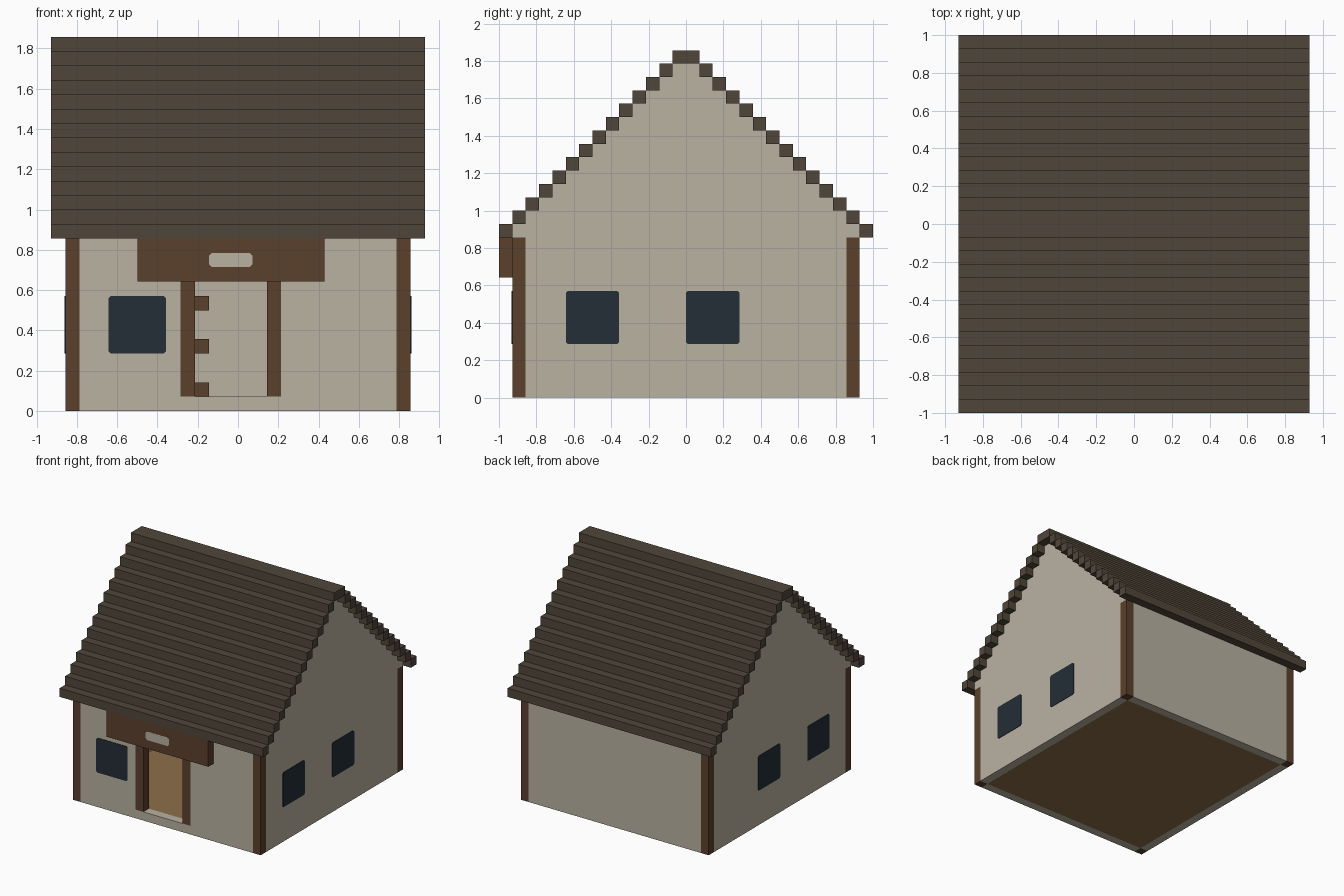
import bpy
import bmesh
from mathutils import Vector

U = 1 / 14      # edge of one building block
PLATE = 0.06    # thickness of painted plates, in blocks

if "Cube" in bpy.data.objects:
    bpy.data.objects.remove(bpy.data.objects["Cube"], do_unlink=True)


def material(name, hex_code):
    rgb = [int(hex_code[i:i + 2], 16) / 255 for i in (0, 2, 4)]
    lin = [c / 12.92 if c < 0.04045 else ((c + 0.055) / 1.055) ** 2.4 for c in rgb]
    mat = bpy.data.materials.new(name)
    mat.use_nodes = True
    mat.diffuse_color = (*lin, 1)
    bsdf = mat.node_tree.nodes["Principled BSDF"]
    bsdf.inputs["Base Color"].default_value = (*lin, 1)
    bsdf.inputs["Roughness"].default_value = 0.9
    return mat


plaster = material("beige plaster", "bab2a2")
timber = material("brown timber", "5b402c")
shingle = material("dark roof shingle", "50463a")
glass = material("dark blue glass", "242e36")
boards = material("tan floor boards", "8e6e4a")


def prism(name, outline, axis, lo, hi, mat):
    """Extrude a (horizontal, height) outline along x or y, in block units."""
    def place(h, z, d):
        return Vector((d, h, z) if axis == "x" else (h, d, z)) * U
    bm = bmesh.new()
    face = bm.faces.new([bm.verts.new(place(h, z, lo)) for h, z in outline])
    grown = bmesh.ops.extrude_face_region(bm, geom=[face])["geom"]
    shift = place(0, 0, hi - lo)
    bmesh.ops.translate(bm, vec=shift,
                        verts=[v for v in grown if isinstance(v, bmesh.types.BMVert)])
    bmesh.ops.recalc_face_normals(bm, faces=bm.faces)
    mesh = bpy.data.meshes.new(name)
    bm.to_mesh(mesh)
    bm.free()
    mesh.materials.append(mat)
    obj = bpy.data.objects.new(name, mesh)
    bpy.context.collection.objects.link(obj)
    return obj


def box(name, x, y, z, mat):
    outline = [(x[0], z[0]), (x[1], z[0]), (x[1], z[1]), (x[0], z[1])]
    return prism(name, outline, "y", y[0], y[1], mat)


def plate(name, axis, h, z, surface, side, mat, c=0.15):
    """Thin painted panel with clipped corners lying on a wall."""
    (a, b), (p, q) = h, z
    outline = [(a + c, p), (b - c, p), (b, p + c), (b, q - c),
               (b - c, q), (a + c, q), (a, q - c), (a, p + c)]
    return prism(name, outline, axis, surface, surface + side * PLATE, mat)


# Floor
box("floor", (-11, 11), (-12, 12), (0, 1), boards)

# Front wall around the doorway, and plain back wall
FRONT = (-13, -12)
box("front_wall_right", (-11, -4), FRONT, (0, 13), plaster)
box("front_wall_left", (3, 11), FRONT, (0, 13), plaster)
box("front_wall_over_door", (-4, 3), FRONT, (9, 13), plaster)
box("door_sill", (-4, 3), FRONT, (0, 1), plaster)
box("back_wall", (-11, 11), (12, 13), (0, 13), plaster)

# Stepped gable outline: vertical sides, then one step per roof course
half = [(12, 0), (12, 12)]
for i in range(13):
    half += [(13 - i, 12 + i), (13 - i, 13 + i)]
gable = half + [(-y, z) for y, z in reversed(half)]

# Side walls, corner posts and side windows
for side, label in ((1, "left"), (-1, "right")):
    prism(f"gable_wall_{label}", gable, "x", side * 11, side * 12, plaster)
    for end, where in ((-1, "front"), (1, "back")):
        box(f"corner_post_{where}_{label}", sorted((side * 11, side * 12)),
            sorted((end * 12, end * 13)), (0, 12), timber)
    for start, where in ((-9, "front"), (0, "back")):
        plate(f"window_{label}_{where}", "x", (start, start + 4), (4, 8),
              side * 12, side, glass)

# Door frame and front window
box("door_post_right", (-4, -3), FRONT, (1, 9), timber)
box("door_post_left", (2, 3), FRONT, (1, 9), timber)
plate("window_front", "y", (-9, -5), (4, 8), -13, -1, glass)

# Board above the door with a pale panel
box("door_board", (-7, 6), (-14, -13), (9, 12), timber)
plate("door_board_panel", "y", (-2, 1), (10, 11), -13.95, -1, plaster, 0.2)

# Shelves on the inside of the back wall
for level in (1, 4, 7):
    box(f"shelf_{level}", (-5, -2), (11, 12), (level, level + 1), timber)

# Roof courses stepping up to the ridge
for i in range(13):
    for end, where in ((-1, "front"), (1, "back")):
        box(f"roof_course_{where}_{i}", (-13, 13),
            sorted((end * (14 - i), end * (13 - i))), (12 + i, 13 + i), shingle)
box("roof_ridge", (-13, 13), (-1, 1), (25, 26), shingle)
